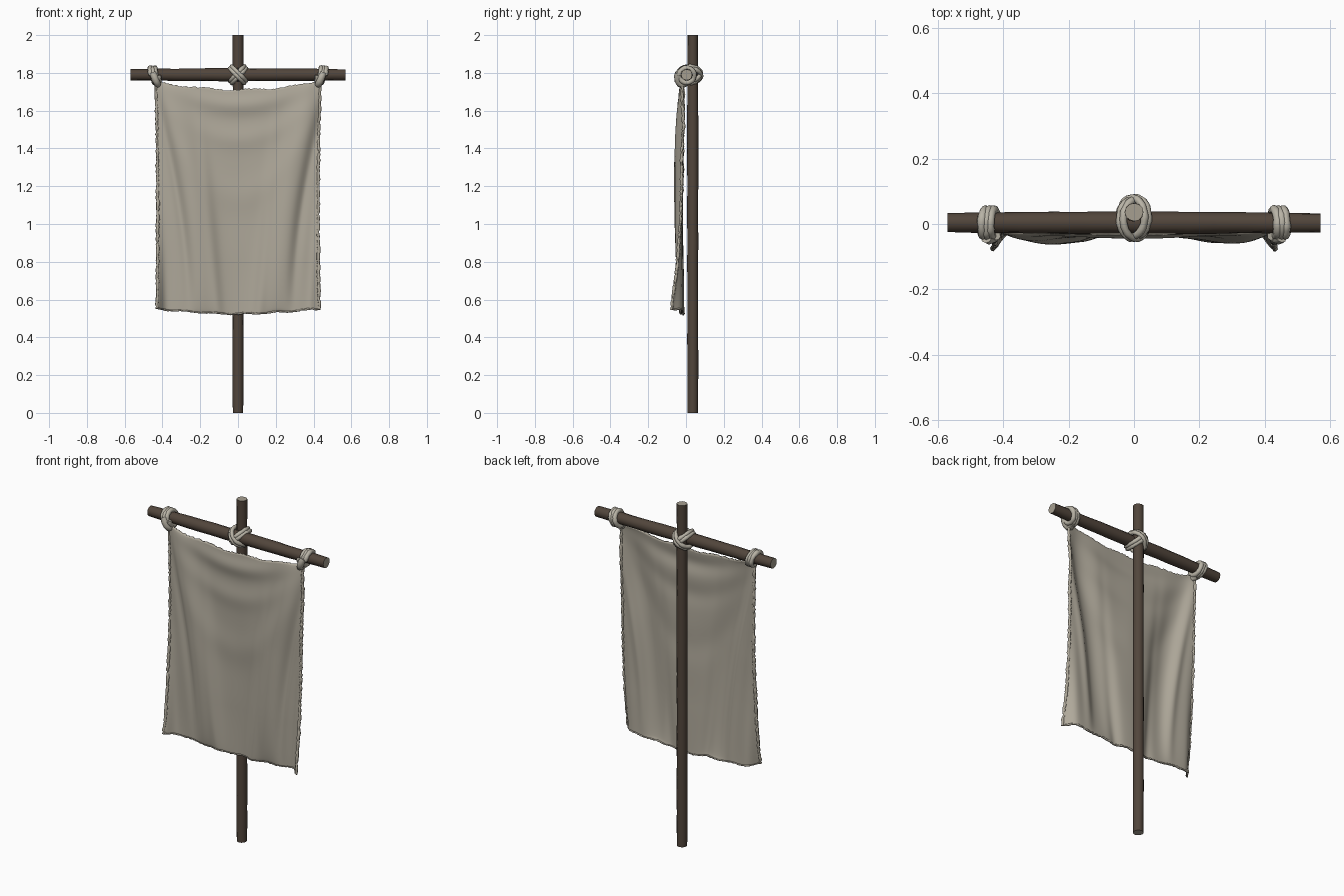
import bpy, bmesh, math, random
from mathutils import Vector, noise

if "Cube" in bpy.data.objects:
    bpy.data.objects.remove(bpy.data.objects["Cube"])

random.seed(4)


def material(name, rgb):
    m = bpy.data.materials.new(name)
    m.diffuse_color = (*rgb, 1)
    m.use_nodes = True
    m.node_tree.nodes["Principled BSDF"].inputs["Base Color"].default_value = m.diffuse_color
    return m


WOOD = material("dark_wood", (0.083, 0.060, 0.044))
CUT = material("cut_wood", (0.38, 0.345, 0.28))
CLOTH = material("linen_cloth", (0.43, 0.395, 0.325))
ROPE = material("pale_rope", (0.48, 0.45, 0.38))


def finish(name, bm, mats, angle=50):
    bmesh.ops.recalc_face_normals(bm, faces=bm.faces[:])
    me = bpy.data.meshes.new(name)
    bm.to_mesh(me)
    bm.free()
    ob = bpy.data.objects.new(name, me)
    bpy.context.collection.objects.link(ob)
    for m in mats:
        me.materials.append(m)
    bpy.ops.object.select_all(action='DESELECT')
    ob.select_set(True)
    bpy.context.view_layer.objects.active = ob
    bpy.ops.object.shade_smooth_by_angle(angle=math.radians(angle))
    return ob


def timber(name, a, b, r_mid, r_end, sides=12, steps=14):
    """Hand-hewn round beam from a to b with pale sawn ends."""
    a, b = Vector(a), Vector(b)
    axis = (b - a).normalized()
    u = Vector((0, 1, 0))
    v = axis.cross(u)
    bm = bmesh.new()
    rings = []
    for i in range(steps + 1):
        t = i / steps
        r = r_mid + (r_end - r_mid) * abs(2 * t - 1) ** 2
        ring = []
        for k in range(sides):
            ang = 2 * math.pi * k / sides
            rr = r * random.uniform(0.96, 1.04)
            ring.append(bm.verts.new(a.lerp(b, t) + (u * math.cos(ang) + v * math.sin(ang)) * rr))
        rings.append(ring)
    for r0, r1 in zip(rings, rings[1:]):
        for k in range(sides):
            bm.faces.new((r0[k], r0[k - 1], r1[k - 1], r1[k]))
    for ring in (rings[0], rings[-1]):
        bm.faces.new(ring).material_index = 1
    return finish(name, bm, [WOOD, CUT])


def tube(name, pts, r, mat, closed=False, sides=8, wobble=0.0):
    """Round rope swept along points."""
    pts = [Vector(p) for p in pts]
    n = len(pts)
    bm = bmesh.new()
    rings = []
    side = None
    for i, p in enumerate(pts):
        nxt = pts[(i + 1) % n] if closed else pts[min(i + 1, n - 1)]
        prv = pts[i - 1] if closed else pts[max(i - 1, 0)]
        d = (nxt - prv).normalized()
        side = d.orthogonal() if side is None else side - d * side.dot(d)
        side.normalize()
        up = d.cross(side)
        rr = r * (1 + random.uniform(-wobble, wobble))
        rings.append([bm.verts.new(p + (side * math.cos(2 * math.pi * k / sides)
                                        + up * math.sin(2 * math.pi * k / sides)) * rr)
                      for k in range(sides)])
    for i in range(n if closed else n - 1):
        r0, r1 = rings[i], rings[(i + 1) % n]
        for k in range(sides):
            bm.faces.new((r0[k], r0[k - 1], r1[k - 1], r1[k]))
    if not closed:
        bm.faces.new(rings[0])
        bm.faces.new(rings[-1])
    return finish(name, bm, [mat], 80)


# Pole and crossbar
BAR_Y, BAR_Z = 0.004, 1.79
timber("pole", (0, 0.036, 0), (0, 0.036, 2.0), 0.029, 0.028, steps=20)
timber("crossbar", (-0.57, BAR_Y, BAR_Z), (0.57, BAR_Y, BAR_Z), 0.034, 0.029)

# Diagonal lashing where the bar crosses the pole
for s, word in ((1, "right"), (-1, "left")):
    d = Vector((s, 0, 1)).normalized()
    w = Vector((1, 0, -s)).normalized()
    for off in (-0.008, 0.008):
        c = Vector((0, 0.018 + 0.003 * s, BAR_Z)) + w * off
        loop = [c + d * 0.054 * math.cos(a) + Vector((0, 0.059 * math.sin(a), 0))
                for a in [2 * math.pi * i / 32 for i in range(32)]]
        tube(f"lashing_{word}_{'a' if off < 0 else 'b'}", loop, 0.0115, ROPE, True, wobble=0.12)

# Rope ties holding the cloth corners to the bar
for s, word in ((1, "right"), (-1, "left")):
    coil = []
    for i in range(73):
        a = 2 * math.pi * i / 24
        x = s * (0.461 - 0.013 * i / 24 + 0.008 * math.sin(a))
        coil.append((x, BAR_Y - 0.040 * math.cos(a), BAR_Z - 0.003 + 0.039 * math.sin(a)))
    tube(f"tie_{word}", coil, 0.0135, ROPE, wobble=0.12)
    drop = [(s * 0.452, -0.040, 1.80), (s * 0.443, -0.044, 1.78), (s * 0.434, -0.042, 1.757),
            (s * 0.426, -0.034, 1.742), (s * 0.424, -0.018, 1.738), (s * 0.432, 0.0, 1.745)]
    tube(f"tie_knot_{word}", drop, 0.018, ROPE, wobble=0.08)


# Hanging cloth: height field of folds gathered towards the two top corners
def gauss(x, w):
    return math.exp(-(x / w) ** 2)


def cloth_point(u, t):
    """u in -1..1 across, t in 0..1 from bottom to top."""
    s = abs(u)
    top = 1.712 + 0.045 * s ** 2.2 + 0.004 * math.sin(u * 11)
    bottom = 0.523 + 0.027 * s ** 1.5 + 0.003 * math.sin(u * 17)
    z = bottom + (top - bottom) * t
    x = u * (0.434 - 0.006 * math.sin(math.pi * t) + 0.004 * t)
    ax = abs(x)
    wave = math.sin(math.pi * min(1, max(0, t))) ** 0.6
    lean = 0.02 if u > 0 else -0.01
    ridge = 0.19 + lean + 0.19 * t ** 1.8
    y = -0.020 - 0.010 * t * gauss(ax, 0.3) + 0.008 * (1 - t) * gauss(ax, 0.12)
    y -= 0.037 * wave * gauss(ax - ridge, 0.09)                      # long drape
    y += 0.016 * wave * gauss(ax - ridge - 0.08, 0.028)              # crease outside it
    y -= 0.012 * (1 - t) * gauss(ax - 0.11 - 0.1 * t, 0.03)          # lower pleat
    for h, amp, bend, w in ((1.63, 0.013, 0.7, 0.05), (1.45, 0.007, 1.2, 0.06),
                            (1.15, 0.006, 2.6, 0.09)):               # sagging swags
        y -= amp * gauss(z - h - bend * x * x, w) * gauss(ax, 0.3)
    y -= 0.060 * gauss(0.436 - ax, 0.035) * (1 - t) ** 2.5           # curled corners
    y += 0.008 * gauss(0.436 - ax, 0.05) * min(1, 3 * t)
    y += 0.006 * noise.noise(Vector((x * 5, z * 2.5, 3)))
    return Vector((x, min(y, -0.004), z))


NX, NZ = 90, 110
bm = bmesh.new()
grid = []
for j in range(NZ + 1):
    row = []
    for i in range(NX + 1):
        p = cloth_point(2 * i / NX - 1, j / NZ)
        if i in (0, NX):
            p.x += random.uniform(-0.004, 0.004)
        if j in (0, NZ):
            p.z += random.uniform(-0.004, 0.004)
        row.append(bm.verts.new(p))
    grid.append(row)
for j in range(NZ):
    for i in range(NX):
        bm.faces.new((grid[j][i], grid[j][i + 1], grid[j + 1][i + 1], grid[j + 1][i]))
cloth = finish("cloth", bm, [CLOTH], 60)
mod = cloth.modifiers.new("thickness", 'SOLIDIFY')
mod.thickness = 0.006
mod.offset = 0

# Frayed rolled hems along the sides and the bottom
for s, word in ((1, "right"), (-1, "left")):
    path = []
    for j in range(111):
        p = cloth_point(s * 0.99, j / 110)
        path.append(p + Vector((random.uniform(-0.003, 0.003), random.uniform(-0.003, 0.003), 0)))
    tube(f"side_hem_{word}", path, 0.008, CLOTH, sides=6, wobble=0.3)
path = [cloth_point(-1 + 2 * i / 70, 0.002) + Vector((0, 0, random.uniform(-0.002, 0.002)))
        for i in range(71)]
tube("bottom_hem", path, 0.005, CLOTH, sides=6, wobble=0.25)
